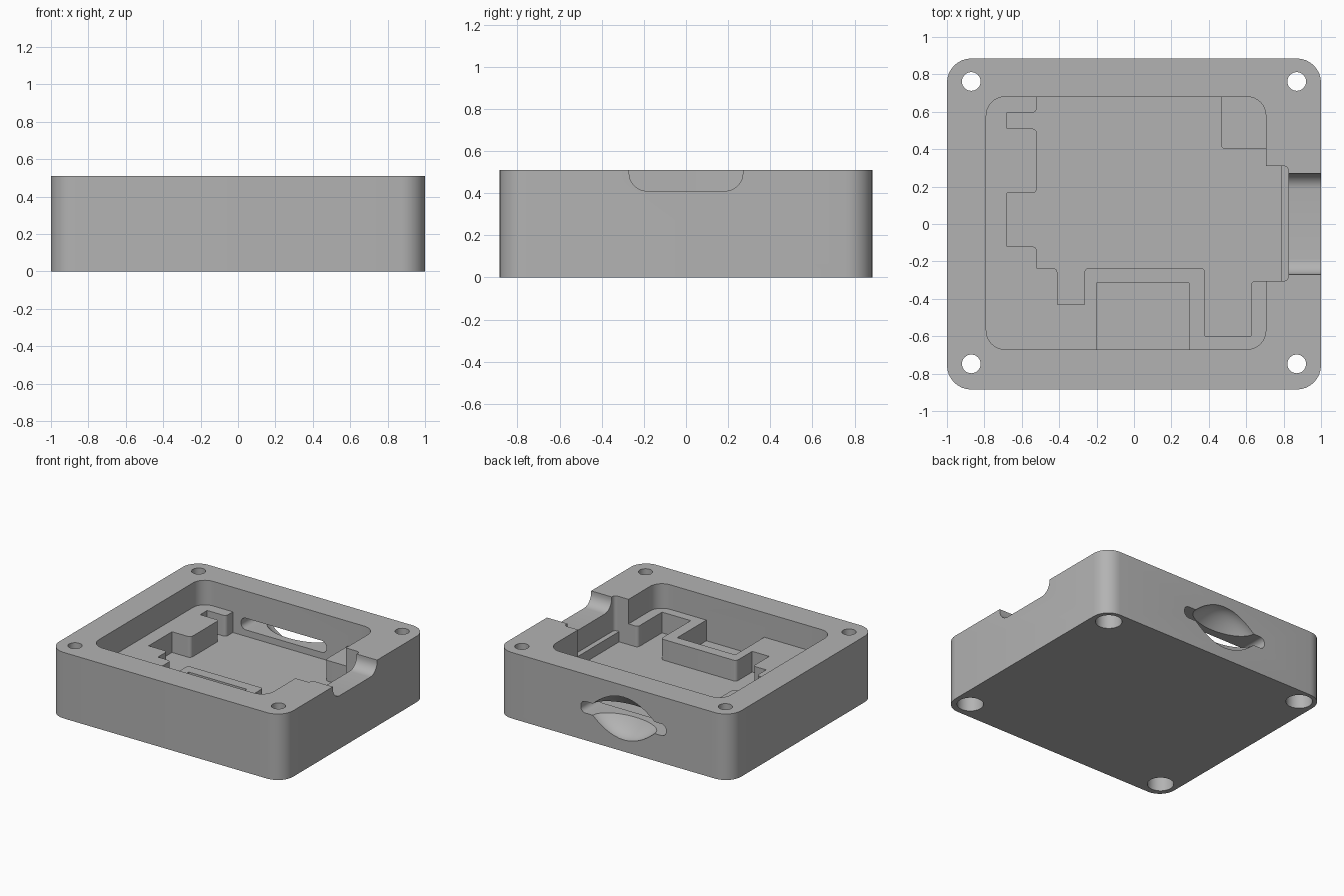
import bpy, bmesh
from math import cos, sin, pi
from mathutils import Vector

cube = bpy.data.objects.get("Cube")
if cube:
    bpy.data.objects.remove(cube, do_unlink=True)

grey = bpy.data.materials.new("plain_grey")
grey.use_nodes = True
grey.diffuse_color = (0.45, 0.45, 0.45, 1)
grey.node_tree.nodes["Principled BSDF"].inputs["Base Color"].default_value = grey.diffuse_color


def add_object(name, bm):
    bmesh.ops.recalc_face_normals(bm, faces=bm.faces)
    mesh = bpy.data.meshes.new(name)
    bm.to_mesh(mesh)
    bm.free()
    mesh.materials.append(grey)
    ob = bpy.data.objects.new(name, mesh)
    bpy.context.collection.objects.link(ob)
    return ob


def rounded(points, default=0, steps=8):
    """Round the square corners of an outline; a point may carry its own radius."""
    out = []
    for i, pt in enumerate(points):
        p = Vector(pt[:2])
        r = pt[2] if len(pt) > 2 else default
        if r == 0:
            out.append(p)
            continue
        u = (Vector(points[i - 1][:2]) - p).normalized()
        v = (Vector(points[(i + 1) % len(points)][:2]) - p).normalized()
        centre = p + r * (u + v)
        for k in range(steps + 1):
            t = k / steps * pi / 2
            out.append(centre - r * v * cos(t) - r * u * sin(t))
    return out


def prism(name, outline, lo, hi, axis="Z"):
    place = {"Z": lambda a, b, h: (a, b, h),
             "X": lambda a, b, h: (h, a, b),
             "Y": lambda a, b, h: (a, h, b)}[axis]
    bm = bmesh.new()
    ends = [[bm.verts.new(place(a, b, h)) for a, b in outline] for h in (lo, hi)]
    for end in ends:
        bm.faces.new(end)
    n = len(outline)
    for i in range(n):
        j = (i + 1) % n
        bm.faces.new((ends[0][i], ends[0][j], ends[1][j], ends[1][i]))
    return add_object(name, bm)


def box_outline(x0, x1, y0, y1):
    return [(x0, y0), (x1, y0), (x1, y1), (x0, y1)]


def circle(x, y, r, n=32):
    return [(x + r * cos(2 * pi * i / n), y + r * sin(2 * pi * i / n)) for i in range(n)]


TOP, LEDGE, FLOOR, ABOVE = 0.51, 0.32, 0.16, 0.6

# Rounded block
body = prism("case_body", rounded(box_outline(-1, 1, -0.885, 0.885), 0.13), 0, TOP)

# Upper recess down to the ledge
cutters = [prism("upper_recess", rounded(box_outline(-0.79, 0.705, -0.67, 0.68), 0.1), LEDGE, ABOVE)]

# Stepped deep pocket
f = 0.025
pocket = [(-0.52, 0.68), (-0.52, 0.595, f), (-0.68, 0.595), (-0.68, 0.51), (-0.52, 0.51, f),
          (-0.52, 0.165, f), (-0.68, 0.165), (-0.68, -0.12), (-0.52, -0.12, f), (-0.52, -0.235),
          (-0.41, -0.235, f), (-0.41, -0.43), (-0.265, -0.43), (-0.265, -0.235, f),
          (0.38, -0.235, f), (0.38, -0.6), (0.625, -0.6), (0.625, -0.305, f), (0.785, -0.305),
          (0.785, 0.31), (0.705, 0.31), (0.705, 0.4), (0.465, 0.4, f), (0.465, 0.68)]
cutters.append(prism("deep_pocket", rounded(pocket), FLOOR, 0.4))
cutters.append(prism("front_pocket", box_outline(-0.2, 0.295, -0.67, -0.315), FLOOR, 0.4))

# Connector bay and side notch
bay = [(0.66, -0.305), (0.825, -0.305, f), (0.825, 0.31, f), (0.66, 0.31)]
cutters.append(prism("connector_bay", rounded(bay), 0.24, ABOVE))
notch = [(-0.27, 0.41, 0.085), (0.27, 0.41, 0.085), (0.27, ABOVE), (-0.27, ABOVE)]
cutters.append(prism("side_notch", rounded(notch), 0.8, 1.1, "X"))

# Back slot with a lens-shaped finger dish
slot = rounded(box_outline(-0.45, 0.28, 0.21, 0.3), 0.04)
cutters.append(prism("back_slot", slot, 0.6, 1, "Y"))
bm = bmesh.new()
bmesh.ops.create_uvsphere(bm, u_segments=48, v_segments=24, radius=1)
for v in bm.verts:
    v.co = (-0.087 + 0.31 * v.co.x, 0.885 + 0.17 * v.co.y, 0.255 + 0.165 * v.co.z * abs(v.co.z))
cutters.append(add_object("finger_dish", bm))

# Screw holes with wider bores underneath
for x in (-0.87, 0.87):
    for y in (-0.748, 0.762):
        cutters.append(prism("screw_hole", circle(x, y, 0.05), -0.1, ABOVE))
        cutters.append(prism("screw_bore", circle(x, y, 0.093), -0.1, 0.2))

# Cut everything out of the block
bpy.context.view_layer.objects.active = body
for cutter in cutters:
    cutter.hide_render = True
    mod = body.modifiers.new(cutter.name, "BOOLEAN")
    mod.operation = "DIFFERENCE"
    mod.solver = "EXACT"
    mod.object = cutter
    bpy.ops.object.modifier_apply(modifier=mod.name)
    bpy.data.objects.remove(cutter, do_unlink=True)

bpy.ops.object.select_all(action="DESELECT")
body.select_set(True)
bpy.ops.object.shade_smooth_by_angle(angle=pi / 6)
